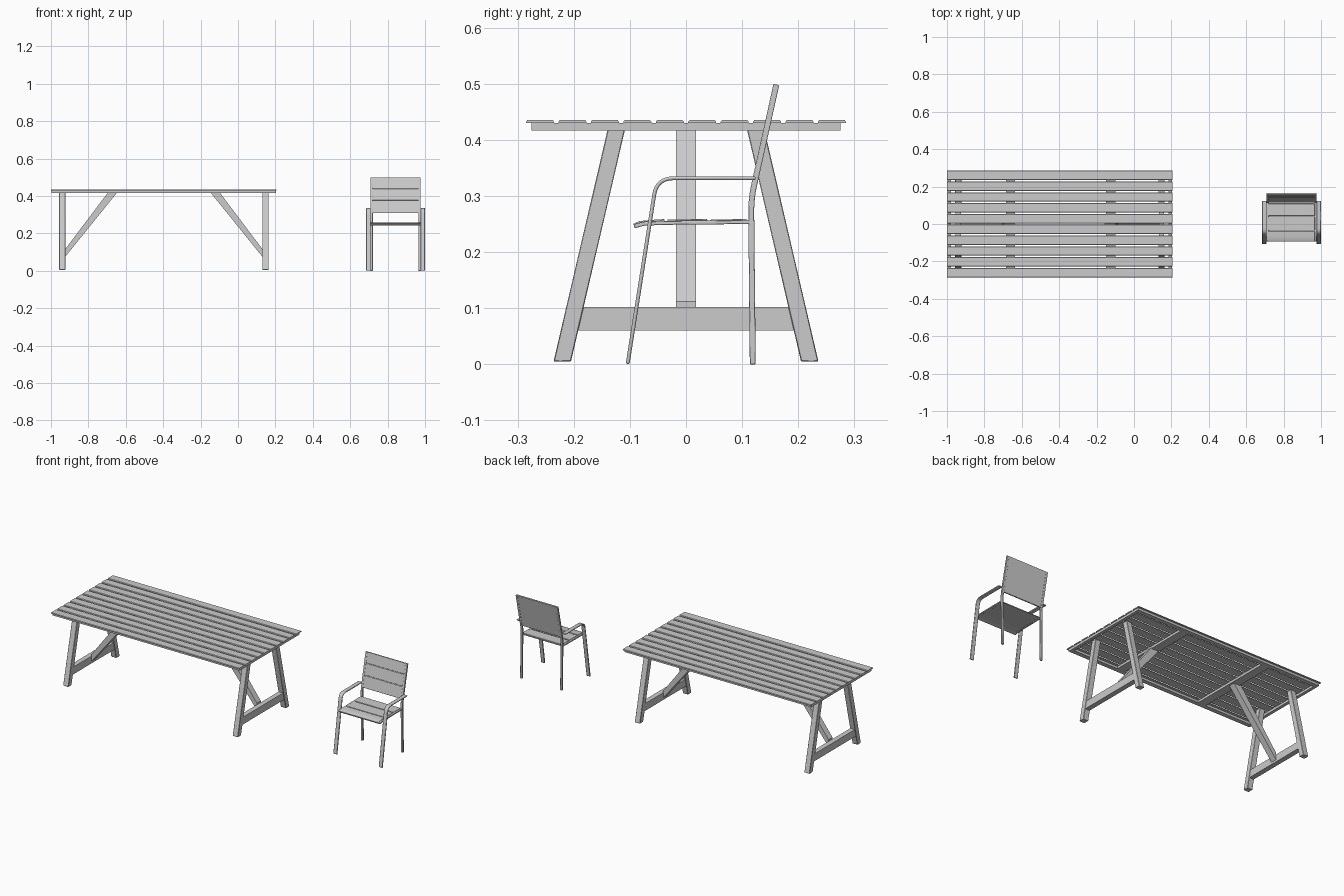
import bpy, bmesh
from mathutils import Vector

if "Cube" in bpy.data.objects:
    bpy.data.objects.remove(bpy.data.objects["Cube"])


def prism(name, pts, axis, a, b, bevel=0, segs=2):
    """Extrude a profile: axis 'x' takes (y, z) points, axis 'y' takes (x, z)."""
    bm = bmesh.new()
    place = (lambda p, t: (t, p[0], p[1])) if axis == 'x' else (lambda p, t: (p[0], t, p[1]))
    lo = [bm.verts.new(place(p, a)) for p in pts]
    hi = [bm.verts.new(place(p, b)) for p in pts]
    n = len(pts)
    bm.faces.new(lo)
    bm.faces.new(hi)
    for i in range(n):
        j = (i + 1) % n
        bm.faces.new((lo[i], lo[j], hi[j], hi[i]))
    bmesh.ops.recalc_face_normals(bm, faces=bm.faces[:])
    mesh = bpy.data.meshes.new(name)
    bm.to_mesh(mesh)
    bm.free()
    ob = bpy.data.objects.new(name, mesh)
    bpy.context.collection.objects.link(ob)
    if bevel:
        m = ob.modifiers.new("bevel", 'BEVEL')
        m.width, m.segments, m.limit_method = bevel, segs, 'ANGLE'
        m.angle_limit = 0.8
        bpy.context.view_layer.objects.active = ob
        ob.select_set(True)
        bpy.ops.object.shade_smooth_by_angle(angle=0.6)
        ob.select_set(False)
    return ob


def box(name, x0, x1, y0, y1, z0, z1):
    return prism(name, [(y0, z0), (y1, z0), (y1, z1), (y0, z1)], 'x', x0, x1)


def strip(path, t):
    """Outline of a path thickened to t, with mitred joints."""
    P = [Vector(p) for p in path]
    left, right = [], []
    for i, p in enumerate(P):
        d0 = (P[i] - P[i - 1]).normalized() if i else (P[1] - P[0]).normalized()
        d1 = (P[i + 1] - P[i]).normalized() if i < len(P) - 1 else d0
        d = (d0 + d1).normalized()
        off = Vector((-d.y, d.x)) * (t / 2 / max(0.3, d.dot(d0)))
        left.append(p + off)
        right.append(p - off)
    return left + right[::-1]


def rounded(p0, c, p1, r, n=8):
    """Path p0 - c - p1 with the corner c rounded."""
    p0, c, p1 = Vector(p0), Vector(c), Vector(p1)
    a = c + (p0 - c).normalized() * r
    b = c + (p1 - c).normalized() * r
    arc = [a * (1 - u) ** 2 + c * 2 * u * (1 - u) + b * u * u
           for u in [i / n for i in range(n + 1)]]
    return [p0] + arc + [p1]


# Table top slats, with chamfered upper edges
X0, X1 = -1.0, 0.207
for i in range(10):
    y = -0.285 + i * 0.0578
    w = 0.0498
    prism("table_slat", [(y, 0.43), (y + w, 0.43), (y + w, 0.4325), (y + w - 0.0025, 0.4355),
                         (y + 0.0025, 0.4355), (y, 0.4325)], 'x', X0, X1)

# Frame under the slats
for x, w in ((-0.996, 0.018), (0.185, 0.018), (-0.685, 0.05), (-0.15, 0.05)):
    box("table_cross_rail", x, x + w, -0.275, 0.275, 0.417, 0.43)
for s in (-1, 1):
    box("table_long_rail", -0.978, 0.185, min(s * 0.25, s * 0.275), max(s * 0.25, s * 0.275), 0.417, 0.43)

# Trestles: splayed legs, stretcher and diagonal brace, one at each end
C = (X0 + X1) / 2
for e in (-1, 1):
    xo, xi = C + e * 0.560, C + e * 0.527
    for s in (-1, 1):
        prism("table_leg", [(s * 0.236, 0.005), (s * 0.205, 0.005),
                            (s * 0.106, 0.43), (s * 0.137, 0.43)], 'x', xo, xi, 0.0015, 1)
    prism("table_stretcher", [(-0.195, 0.06), (0.195, 0.06), (0.185, 0.102), (-0.185, 0.102)],
          'x', C + e * 0.558, C + e * 0.529)
    prism("table_brace", [(C + e * 0.530, 0.071), (C + e * 0.530, 0.112),
                          (C + e * 0.290, 0.43), (C + e * 0.240, 0.43)], 'y', -0.018, 0.018)

# Chair side frames
CX = 0.8425
arm = rounded((-0.104, 0.0006), (-0.052, 0.3315), (0.124, 0.3315), 0.03)
post = rounded((0.119, 0.0), (0.116, 0.295), (0.161, 0.4985), 0.025)
seat_rail = [(-0.092, 0.246), (-0.075, 0.2505), (-0.04, 0.252), (0.113, 0.2535)]
for s in (-1, 1):
    prism("chair_arm_and_front_leg", strip(arm, 0.0068), 'x', CX + s * 0.1575, CX + s * 0.1335, 0.0028)
    prism("chair_back_post", strip(post, 0.0105), 'x', CX + s * 0.1345, CX + s * 0.122, 0.0015)
    prism("chair_seat_rail", strip(seat_rail, 0.007), 'x', CX + s * 0.1345, CX + s * 0.122, 0.0015)

# Chair seat: under panel and three slats, the front one curving down
prism("chair_seat_panel", strip([(-0.092, 0.2445), (-0.075, 0.249), (-0.04, 0.251), (0.113, 0.252)], 0.003),
      'x', CX - 0.123, CX + 0.123)
seat_slats = ([(-0.093, 0.248), (-0.082, 0.2525), (-0.062, 0.2545), (-0.038, 0.256)],
              [(-0.033, 0.2553), (0.038, 0.256)],
              [(0.044, 0.2553), (0.109, 0.256)])
for path in seat_slats:
    prism("chair_seat_slat", strip(path, 0.0055), 'x', CX - 0.124, CX + 0.124, 0.0015)

# Chair back: rear panel and three slats following the lean of the posts
lean = lambda z, off=0.0: (0.1205 + (z - 0.315) * 0.2211 + off, z)
prism("chair_back_panel", strip([lean(0.308, 0.002), lean(0.498, 0.002)], 0.004),
      'x', CX - 0.123, CX + 0.123)
for z0, z1 in ((0.308, 0.3735), (0.3765, 0.4385), (0.4415, 0.499)):
    prism("chair_back_slat", strip([lean(z0, -0.002), lean(z1, -0.002)], 0.006),
          'x', CX - 0.123, CX + 0.123, 0.0015)
